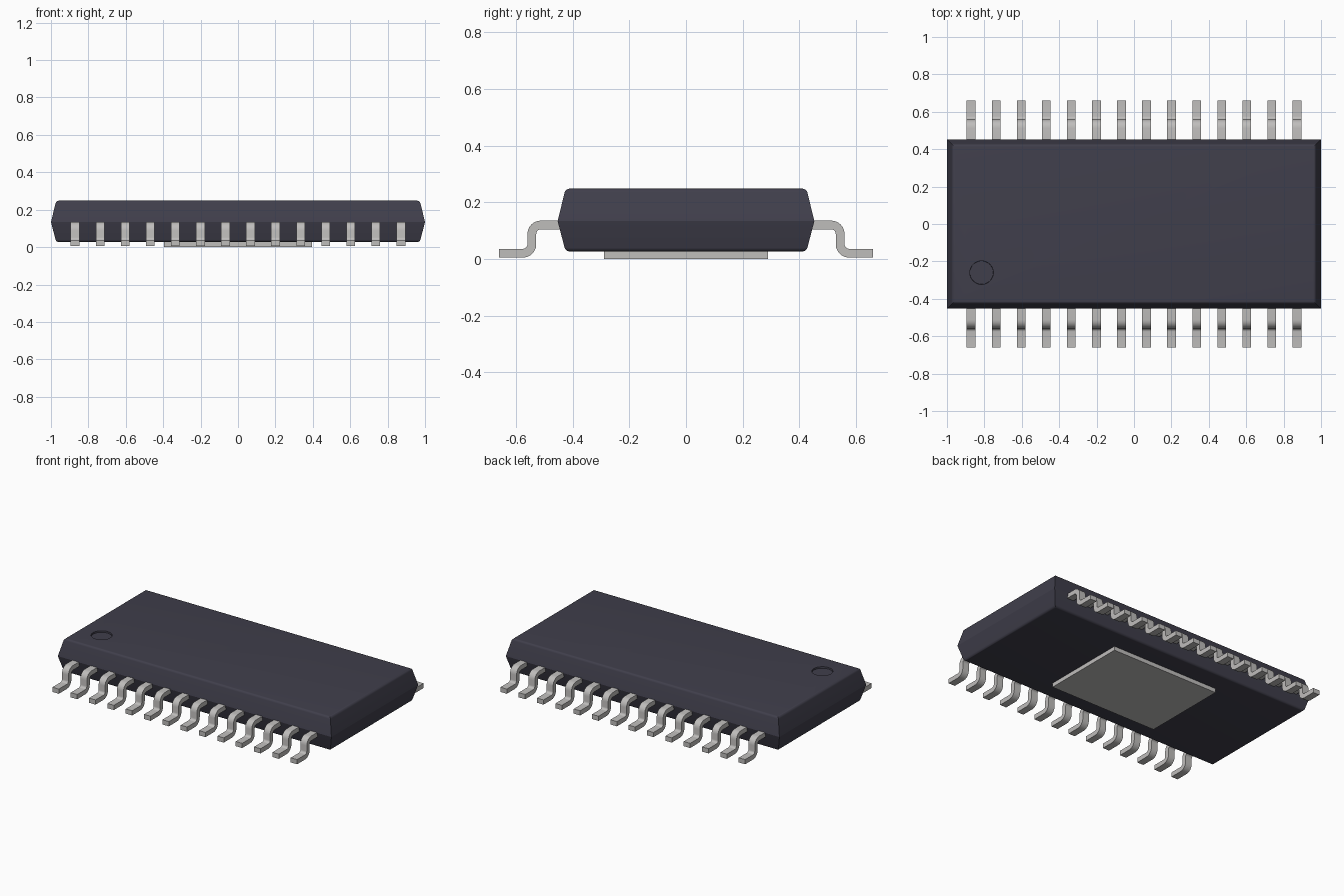
import bpy, bmesh, math
from mathutils import Vector

cube = bpy.data.objects.get("Cube")
if cube:
    bpy.data.objects.remove(cube, do_unlink=True)


def material(name, rgb, rough):
    m = bpy.data.materials.new(name)
    m.use_nodes = True
    m.diffuse_color = (*rgb, 1)
    b = m.node_tree.nodes["Principled BSDF"]
    b.inputs["Base Color"].default_value = (*rgb, 1)
    b.inputs["Roughness"].default_value = rough
    return m


PLASTIC = material("dark plastic", (0.051, 0.049, 0.071), 0.6)
METAL = material("tinned metal", (0.52, 0.51, 0.50), 0.5)


def make(name, bm, mat, smooth=None):
    bmesh.ops.recalc_face_normals(bm, faces=bm.faces)
    me = bpy.data.meshes.new(name)
    bm.to_mesh(me)
    bm.free()
    me.materials.append(mat)
    ob = bpy.data.objects.new(name, me)
    bpy.context.collection.objects.link(ob)
    if smooth:
        select(ob)
        bpy.ops.object.shade_smooth_by_angle(angle=math.radians(smooth))
    return ob


def select(ob):
    bpy.ops.object.select_all(action='DESELECT')
    ob.select_set(True)
    bpy.context.view_layer.objects.active = ob


# Moulded body: three stacked rectangles, widest at the parting line
Z_LOW, Z_MID, Z_TOP, DRAFT = 0.027, 0.134, 0.248, 0.028
bm = bmesh.new()
rings = []
for z, inset in ((Z_LOW, DRAFT), (Z_MID, 0), (Z_TOP, DRAFT)):
    x, y = 1.0 - inset, 0.453 - inset
    rings.append([bm.verts.new((sx * x, sy * y, z))
                  for sx, sy in ((-1, -1), (1, -1), (1, 1), (-1, 1))])
for a, b in zip(rings, rings[1:]):
    for i in range(4):
        j = (i + 1) % 4
        bm.faces.new((a[i], a[j], b[j], b[i]))
bm.faces.new(rings[0])
bm.faces.new(rings[-1])
rims = [e for e in bm.edges
        if all(v.co.z > 0.24 for v in e.verts) or all(v.co.z < 0.03 for v in e.verts)]
bmesh.ops.bevel(bm, geom=rims, offset=0.013, segments=5, profile=0.5,
                affect='EDGES', clamp_overlap=True)
body = make("body", bm, PLASTIC)

# Shallow round recess marking the first pin
bm = bmesh.new()
bmesh.ops.create_cone(bm, cap_ends=True, segments=48, radius1=0.062, radius2=0.066, depth=0.04)
bmesh.ops.translate(bm, verts=bm.verts, vec=(-0.815, -0.26, Z_TOP + 0.01))
cutter = make("recess_cutter", bm, PLASTIC)
cutter.hide_render = True
cut = body.modifiers.new("recess", 'BOOLEAN')
cut.operation = 'DIFFERENCE'
cut.solver = 'EXACT'
cut.object = cutter
select(body)
bpy.ops.object.modifier_apply(modifier=cut.name)
bpy.data.objects.remove(cutter, do_unlink=True)
select(body)
bpy.ops.object.shade_smooth_by_angle(angle=math.radians(22))

# Exposed heat pad under the body
bm = bmesh.new()
bmesh.ops.create_cube(bm, size=1)
bmesh.ops.scale(bm, verts=bm.verts, vec=(0.79, 0.578, 0.035))
bmesh.ops.translate(bm, verts=bm.verts, vec=(0, 0, 0.0175))
make("heat_pad", bm, METAL)

# Gull-wing lead: a bent strip section in y and z, swept across its width
THICK, R, WIDTH = 0.031, 0.0315, 0.047
Z_HIGH, Z_FOOT, Y_LEG = 0.120, 0.0205, 0.544
STEPS = 6


def lead_section():
    """Centre line points with their normals, as the two sides of the strip."""
    path = [(Vector((0.40, Z_HIGH)), Vector((0, 1)))]
    for i in range(STEPS + 1):
        t = math.pi / 2 * (1 - i / STEPS)
        n = Vector((math.cos(t), math.sin(t)))
        path.append((Vector((Y_LEG - R, Z_HIGH - R)) + n * R, n))
    for i in range(STEPS + 1):
        t = math.pi + math.pi / 2 * i / STEPS
        n = Vector((math.cos(t), math.sin(t)))
        path.append((Vector((Y_LEG + R, Z_FOOT + R)) + n * R, -n))
    path.append((Vector((0.66, Z_FOOT)), Vector((0, 1))))
    return [(p + n * THICK / 2, p - n * THICK / 2) for p, n in path]


def make_lead(name, x, side):
    bm = bmesh.new()
    rows = [[bm.verts.new((x + dx * WIDTH / 2, side * p.x, p.y))
             for p, dx in ((top, -1), (top, 1), (low, 1), (low, -1))]
            for top, low in lead_section()]
    for a, b in zip(rows, rows[1:]):
        for i in range(4):
            j = (i + 1) % 4
            bm.faces.new((a[i], a[j], b[j], b[i]))
    bm.faces.new(rows[0])
    bm.faces.new(rows[-1])
    make(name, bm, METAL, 30)


COUNT, PITCH = 14, 0.134
for i in range(COUNT):
    x = (i - (COUNT - 1) / 2) * PITCH
    make_lead(f"front_lead_{i + 1}", x, -1)
    make_lead(f"back_lead_{i + 1}", x, 1)
